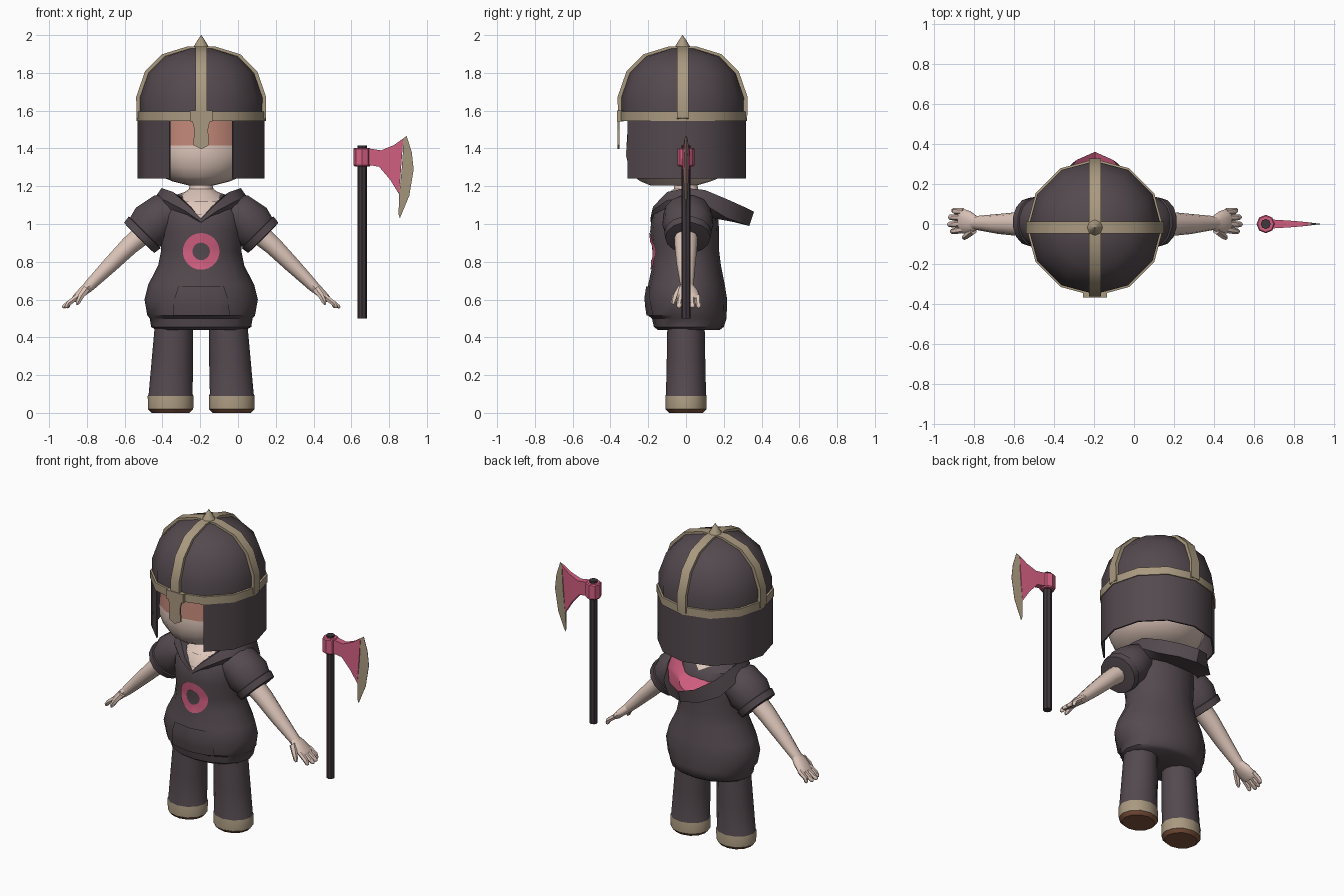
import bpy, bmesh, math
from mathutils import Vector
from mathutils.bvhtree import BVHTree

CX, HY = -0.195, -0.018          # figure centre line, helmet centre in y


def mat(name, r, g, b):
    m = bpy.data.materials.new(name)
    m.diffuse_color = (r, g, b, 1)
    return m


DARK = mat("dark cloth", 0.088, 0.067, 0.077)
PINK = mat("pink", 0.66, 0.118, 0.225)
TAN = mat("tan trim", 0.40, 0.32, 0.215)
SKIN = mat("skin", 0.73, 0.565, 0.49)
BLUSH = mat("eye band", 0.53, 0.24, 0.185)
SOLE = mat("brown sole", 0.21, 0.085, 0.045)
WOOD = mat("dark wood", 0.05, 0.038, 0.045)


def loft(name, rings, mats, rule=None, caps=True, closed=True, angle=40):
    """Join equal-length rings of points into one surface."""
    bm = bmesh.new()
    vs = [[bm.verts.new(p) for p in r] for r in rings]
    n = len(rings[0])
    for a, b in zip(vs, vs[1:]):
        for i in range(n if closed else n - 1):
            j = (i + 1) % n
            bm.faces.new((a[i], a[j], b[j], b[i]))
    if caps:
        bm.faces.new(vs[0][::-1])
        bm.faces.new(vs[-1])
    bmesh.ops.remove_doubles(bm, verts=bm.verts, dist=0.0002)
    bmesh.ops.recalc_face_normals(bm, faces=bm.faces)
    if rule:
        for f in bm.faces:
            f.material_index = rule(f.calc_center_median())
    me = bpy.data.meshes.new(name)
    bm.to_mesh(me)
    bm.free()
    for m in mats:
        me.materials.append(m)
    ob = bpy.data.objects.new(name, me)
    bpy.context.collection.objects.link(ob)
    bpy.ops.object.select_all(action='DESELECT')
    ob.select_set(True)
    bpy.context.view_layer.objects.active = ob
    if angle:
        bpy.ops.object.shade_smooth_by_angle(angle=math.radians(angle))
    return ob


def ring(z, hx, f, b, x=CX, n=16):
    """Oval level ring with half width hx, from y=f to y=b."""
    t = [2 * math.pi * i / n for i in range(n)]
    return [(x + hx * math.cos(a), (f + b) / 2 + (b - f) / 2 * math.sin(a), z) for a in t]


def lathe(name, prof, mats, x, y, n, angle=40):
    return loft(name, [ring(z, r, y - r, y + r, x, n) for r, z in prof], mats, angle=angle)


def tube(name, s, pts, m, n=10):
    """Limb through points (dx, y, z, radius in y, radius across)."""
    rings = []
    for i, (dx, y, z, ry, rp) in enumerate(pts):
        a, b = pts[max(i - 1, 0)], pts[min(i + 1, len(pts) - 1)]
        d = Vector((b[0] - a[0], b[2] - a[2])).normalized()
        r = []
        for k in range(n):
            t = 2 * math.pi * k / n
            o = rp * math.sin(t)
            r.append((CX + s * (dx - d.y * o), y + ry * math.cos(t), z + d.x * o))
        rings.append(r)
    return loft(name, rings, [m], angle=50)


# hoodie body, with bare skin at the neckline top
body = loft("hoodie_body", [ring(*r) for r in (
    (0.44, 0.24, -0.15, 0.18), (0.455, 0.265, -0.17, 0.20), (0.50, 0.272, -0.18, 0.215),
    (0.515, 0.285, -0.20, 0.215), (0.60, 0.30, -0.213, 0.218), (0.68, 0.28, -0.20, 0.205),
    (0.78, 0.228, -0.178, 0.185), (0.86, 0.212, -0.178, 0.175), (0.96, 0.222, -0.19, 0.175),
    (1.05, 0.222, -0.18, 0.17), (1.12, 0.20, -0.135, 0.15), (1.155, 0.13, -0.08, 0.10),
    (1.175, 0.07, -0.05, 0.06))], [DARK, SKIN], lambda c: int(c.z > 1.14))
tree = BVHTree.FromObject(body, bpy.context.evaluated_depsgraph_get())


def patch(name, rows, m, off):
    """Thin sheet laid on the front of the body; rows of (dx, z)."""
    def drop(p):
        hit = tree.ray_cast(Vector((CX + p[0], -1, p[1])), Vector((0, 1, 0)))[0]
        return (CX + p[0], (hit.y if hit else -0.1) - off, p[1])
    loft(name, [[drop(p) for p in r] for r in rows], [m], caps=False, closed=False)


def across(rows, n=10):
    return [[(w * (2 * i / n - 1), z) for i in range(n + 1)] for w, z in rows]


# chest ring, pocket, neckline
patch("chest_ring", [[(r * math.cos(k * math.pi / 16), 0.855 + r * math.sin(k * math.pi / 16))
                      for k in range(33)] for r in (0.046, 0.07, 0.097)], PINK, 0.006)
patch("pocket", across([(0.15, 0.515), (0.148, 0.56), (0.14, 0.61), (0.12, 0.67)]), DARK, 0.009)
patch("neckline_skin", across([(0.005, 1.03), (0.045, 1.07), (0.085, 1.11), (0.10, 1.135)]), SKIN, 0.005)

# hood lying on the shoulders: half loops mirrored about the centre
ATTACH = [(0, -.165, 1.0), (.09, -.15, 1.04), (.19, -.08, 1.08), (.225, 0, 1.07),
          (.21, .10, 1.05), (.16, .15, 1.03), (.09, .17, 1.03), (0, .17, 1.03)]
OUTER = [(0, -.188, 1.01), (.085, -.18, 1.07), (.19, -.10, 1.125), (.245, 0, 1.14),
         (.24, .12, 1.09), (.20, .22, 1.03), (.11, .305, 1.0), (0, .335, .99)]
RIM = [(0, -.188, 1.03), (.06, -.175, 1.09), (.15, -.10, 1.17), (.21, 0, 1.19),
       (.21, .10, 1.18), (.17, .22, 1.13), (.09, .32, 1.085), (0, .36, 1.065)]
INNER = [(0, -.17, 1.03), (.05, -.14, 1.09), (.12, -.08, 1.15), (.165, 0, 1.155),
         (.16, .09, 1.13), (.13, .17, 1.07), (.07, .24, 1.04), (0, .28, 1.03)]
DEEP = [(dx * 0.5, y * 0.45, 1.09) for dx, y, z in INNER]


def whole(h):
    return [(CX + a, b, c) for a, b, c in h] + [(CX - a, b, c) for a, b, c in h[-2:0:-1]]


loft("hood", [whole(h) for h in (ATTACH, OUTER, RIM)], [DARK], caps=False)
loft("hood_lining", [whole(h) for h in (RIM, INNER, DEEP)], [DARK, PINK],
     lambda c: int(c.y > 0.05), caps=False)

# neck and head
lathe("neck", [(0.15, 1.12), (0.11, 1.155), (0.065, 1.185), (0.055, 1.23)], [SKIN], CX, 0.0, 12)
loft("head", [ring(*r) for r in (
    (1.205, 0.07, -0.19, 0.06), (1.225, 0.15, -0.24, 0.13), (1.25, 0.21, -0.275, 0.19),
    (1.30, 0.26, -0.30, 0.24), (1.36, 0.285, -0.318, 0.27), (1.415, 0.29, -0.315, 0.28),
    (1.56, 0.28, -0.305, 0.27), (1.62, 0.20, -0.22, 0.18))], [SKIN, BLUSH],
    lambda c: int(1.415 < c.z < 1.58 and c.y < -0.1))

# helmet: dome, rim, neck guard open at the front, straps, nose guard, spike
DOME = [(0.33, 1.56), (0.332, 1.67), (0.287, 1.80), (0.20, 1.888), (0.07, 1.928), (0.01, 1.932)]
lathe("helmet_dome", DOME, [DARK], CX, HY, 12)
lathe("helmet_rim", [(0.325, 1.545), (0.342, 1.545), (0.342, 1.595), (0.325, 1.597)], [TAN], CX, HY, 12)
guard = []
for k in range(11):
    a = math.radians(-60 + 30 * k)
    guard.append([(CX + r * math.cos(a), HY + r * math.sin(a), z)
                  for r, z in ((0.336, 1.24), (0.336, 1.56), (0.326, 1.56), (0.326, 1.24))])
loft("neck_guard", guard, [DARK], angle=35)
arch = [(r, z) for r, z in DOME[:-1]] + [(-r, z) for r, z in DOME[-2::-1]]
for name, ux, uy in (("strap_front_back", 0, 1), ("strap_left_right", 1, 0)):
    rings = []
    for r, z in arch:
        k = 1 + 0.012 / 0.33
        lift = 0.012 * max(0, (z - 1.6) / 0.33)
        rings.append([(CX + ux * q + uy * w, HY + uy * q + ux * w, h) for q, w, h in (
            (r * k, -0.03, z + lift), (r * k, 0.03, z + lift),
            (r * 0.95, 0.03, z - 0.015), (r * 0.95, -0.03, z - 0.015))])
    loft(name, rings, [TAN], angle=30)
lathe("helmet_spike", [(0.05, 1.92), (0.036, 1.945), (0.018, 1.975), (0.001, 2.0)], [TAN], CX, HY, 8)


def plate(name, rows, y0, y1):
    loft(name, [[(CX - w, y0, z), (CX + w, y0, z), (CX + w, y1, z), (CX - w, y1, z)]
                for w, z in rows], [TAN], angle=0)


plate("nose_guard", [(0.002, 1.397), (0.042, 1.418), (0.036, 1.50), (0.048, 1.55)], -0.363, -0.353)
plate("nose_guard_mount", [(0.06, 1.543), (0.06, 1.60)], -0.366, -0.33)

# paired limbs
for s, side in ((1, "left"), (-1, "right")):
    loft(side + "_leg", [ring(z, h, -d, d, CX + s * x, 12) for z, h, d, x in (
        (0, 0.10, 0.09, 0.162), (0.02, 0.12, 0.108, 0.162), (0.09, 0.121, 0.108, 0.162),
        (0.10, 0.116, 0.106, 0.162), (0.28, 0.11, 0.102, 0.152), (0.50, 0.10, 0.098, 0.142))],
        [DARK, TAN, SOLE], lambda c: 2 if c.z < 0.015 else 1 if c.z < 0.09 else 0)
    tube(side + "_sleeve", s, [(.10, 0, 1.07, .10, .08), (.20, .01, 1.05, .13, .115),
         (.26, .01, .995, .135, .128), (.305, .01, .95, .115, .11)], DARK, 14)
    tube(side + "_cuff", s, [(.295, .01, .96, .11, .105), (.30, .01, .955, .125, .122),
         (.328, .01, .927, .12, .116), (.33, .01, .925, .09, .09)], DARK, 14)
    tube(side + "_arm", s, [(.28, 0, .97, .065, .06), (.38, 0, .885, .06, .052),
         (.48, 0, .785, .05, .044), (.59, .005, .675, .035, .032), (.61, .005, .655, .038, .028)], SKIN)
    tube(side + "_palm", s, [(.59, .005, .675, .034, .028), (.62, .008, .648, .055, .027),
         (.66, .015, .61, .062, .022), (.675, .015, .598, .055, .016)], SKIN)
    for y, tip in ((-.035, .72), (-.002, .735), (.032, .73), (.064, .712)):
        tube(side + "_finger", s, [(.655, y * .9 + .004, .615, .017, .016), (.70, y, .582, .016, .015),
             (tip - .006, y * 1.05, .562, .013, .011), (tip, y * 1.05, .557, .005, .005)], SKIN, 6)
    tube(side + "_thumb", s, [(.605, -.03, .66, .022, .022), (.635, -.055, .62, .018, .018),
         (.652, -.066, .585, .014, .013), (.658, -.068, .572, .005, .005)], SKIN, 6)

# axe: handle, socket, pink blade and pale cutting edge
AX = 0.657
lathe("axe_handle", [(0.025, 0.50), (0.025, 1.416)], [WOOD], AX, 0, 8, angle=0)
lathe("axe_socket", [(0.04, 1.305), (0.046, 1.312), (0.046, 1.397), (0.04, 1.403), (0.026, 1.403)],
      [PINK], AX, 0, 8, angle=0)


def blade(name, cols, m):
    """Columns of two (x, z, half thickness) points."""
    loft(name, [[(x, -t, z), (x, t, z), (u, v, w), (u, -v, w)]
                for (x, z, t), (u, w, v) in cols], [m], angle=30)


blade("axe_blade", [((.69, 1.40, .022), (.69, 1.313, .022)), ((.758, 1.39, .018), (.747, 1.303, .018)),
                    ((.826, 1.418, .013), (.805, 1.235, .013)), ((.875, 1.453, .008), (.853, 1.157, .008))], PINK)
blade("axe_edge", [((.875, 1.453, .008), (.893, 1.466, .001)), ((.873, 1.38, .008), (.92, 1.38, .001)),
                   ((.866, 1.28, .008), (.93, 1.29, .001)), ((.853, 1.157, .008), (.907, 1.15, .001)),
                   ((.850, 1.05, .002), (.857, 1.03, .001))], TAN)
